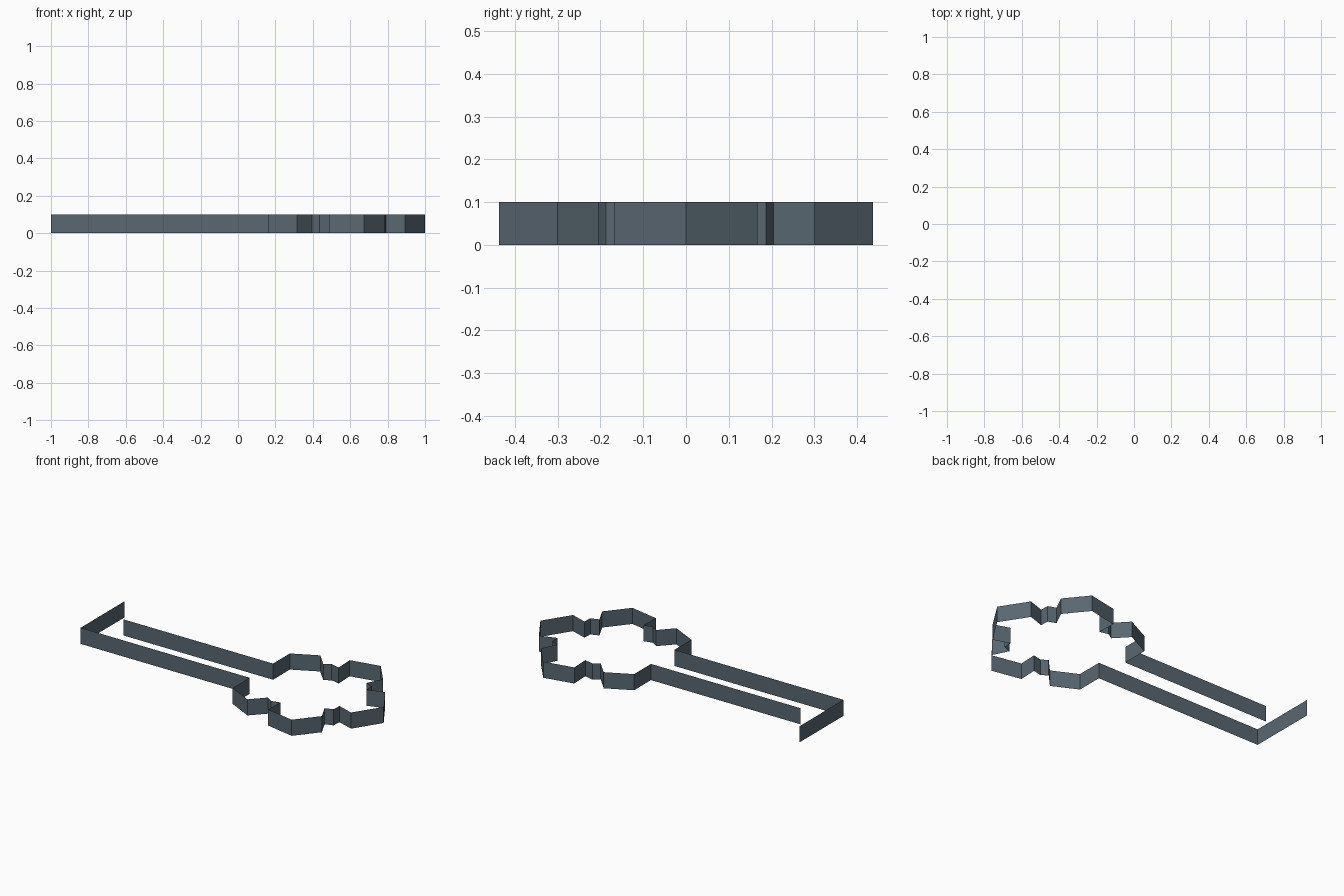
import bpy, bmesh

if "Cube" in bpy.data.objects:
    bpy.data.objects.remove(bpy.data.objects["Cube"])

HEIGHT = 0.10

slate = bpy.data.materials.new("slate_grey")
slate.diffuse_color = (0.10, 0.137, 0.168, 1)
slate.use_nodes = True
slate.node_tree.nodes["Principled BSDF"].inputs["Base Color"].default_value = slate.diffuse_color

# Upper half (+y) of the five-lobed head outline, from neck to tip
half_head = [
    (0.16, 0.115), (0.16, 0.28), (0.315, 0.357),      # lobe beside the neck
    (0.395, 0.272), (0.435, 0.298), (0.492, 0.285),   # first notch
    (0.487, 0.40), (0.674, 0.437), (0.786, 0.30),     # side lobe
    (0.738, 0.205), (0.788, 0.187), (0.79, 0.133),    # second notch
    (0.893, 0.167),                                   # tip lobe
]


def ribbon(name, points):
    """Open wall of zero thickness following a floor outline."""
    bm = bmesh.new()
    low = [bm.verts.new((x, y, 0)) for x, y in points]
    high = [bm.verts.new((x, y, HEIGHT)) for x, y in points]
    for i in range(len(points) - 1):
        bm.faces.new((low[i], low[i + 1], high[i + 1], high[i]))
    mesh = bpy.data.meshes.new(name)
    bm.to_mesh(mesh)
    bm.free()
    mesh.materials.append(slate)
    obj = bpy.data.objects.new(name, mesh)
    bpy.context.collection.objects.link(obj)
    return obj


# Head: mirrored half outlines joined at the tip
lower_half = [(x, -y) for x, y in half_head]
ribbon("head_wall", lower_half + [(1.0, 0.0)] + half_head[::-1])

# Neck: front wall with the end flap, and the shorter back wall
ribbon("neck_front_wall_and_end_flap", [(-1, 0.315), (-1, -0.115), (0.16, -0.115)])
ribbon("neck_back_wall", [(0.16, 0.115), (-0.867, 0.115)])
